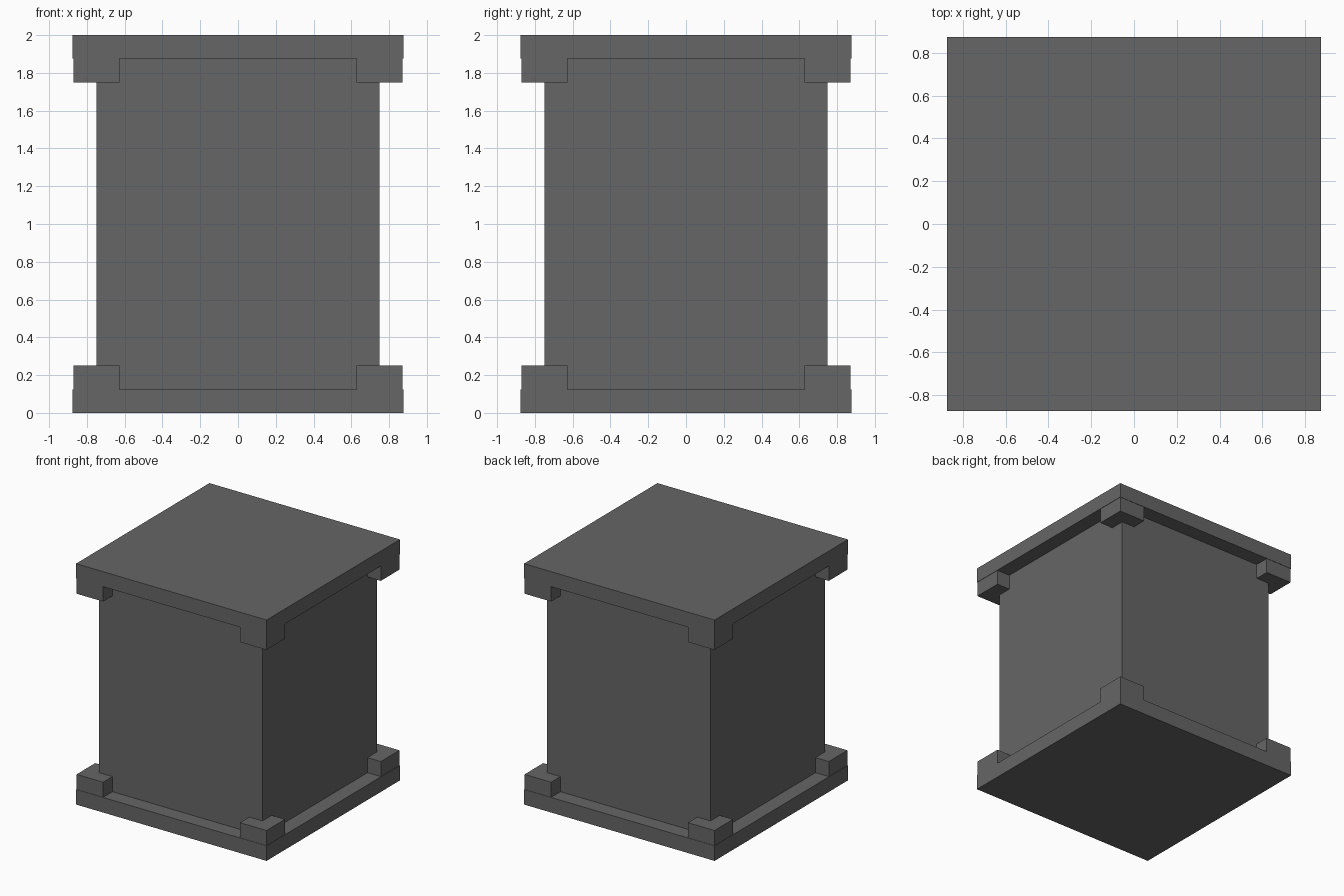
import bpy

cube = bpy.data.objects.get("Cube")
if cube:
    bpy.data.objects.remove(cube, do_unlink=True)

GREY = (0.133, 0.133, 0.133, 1.0)
mat = bpy.data.materials.new("dark grey")
mat.use_nodes = True
mat.diffuse_color = GREY
mat.node_tree.nodes["Principled BSDF"].inputs["Base Color"].default_value = GREY


def box(name, center, size):
    bpy.ops.mesh.primitive_cube_add(size=1, location=center)
    ob = bpy.context.object
    ob.name = name
    ob.scale = size
    bpy.ops.object.transform_apply(location=False, rotation=False, scale=True)
    ob.data.materials.append(mat)
    return ob


SLAB_W, SLAB_H = 1.75, 0.125
BODY_W, HEIGHT = 1.5, 2.0
BLOCK_W = 0.244

# Central body between the two slabs
box("body", (0, 0, HEIGHT / 2), (BODY_W, BODY_W, HEIGHT - 2 * SLAB_H))

# Base and top slabs, each with four corner blocks
for level, slab_z, block_z in (
    ("bottom", SLAB_H / 2, SLAB_H * 1.5),
    ("top", HEIGHT - SLAB_H / 2, HEIGHT - SLAB_H * 1.5),
):
    box(level + "_slab", (0, 0, slab_z), (SLAB_W, SLAB_W, SLAB_H))
    for side, sx in (("left", 1), ("right", -1)):
        for end, sy in (("front", -1), ("back", 1)):
            box(f"{level}_{end}_{side}_corner_block",
                (sx * BODY_W / 2, sy * BODY_W / 2, block_z),
                (BLOCK_W, BLOCK_W, SLAB_H))
